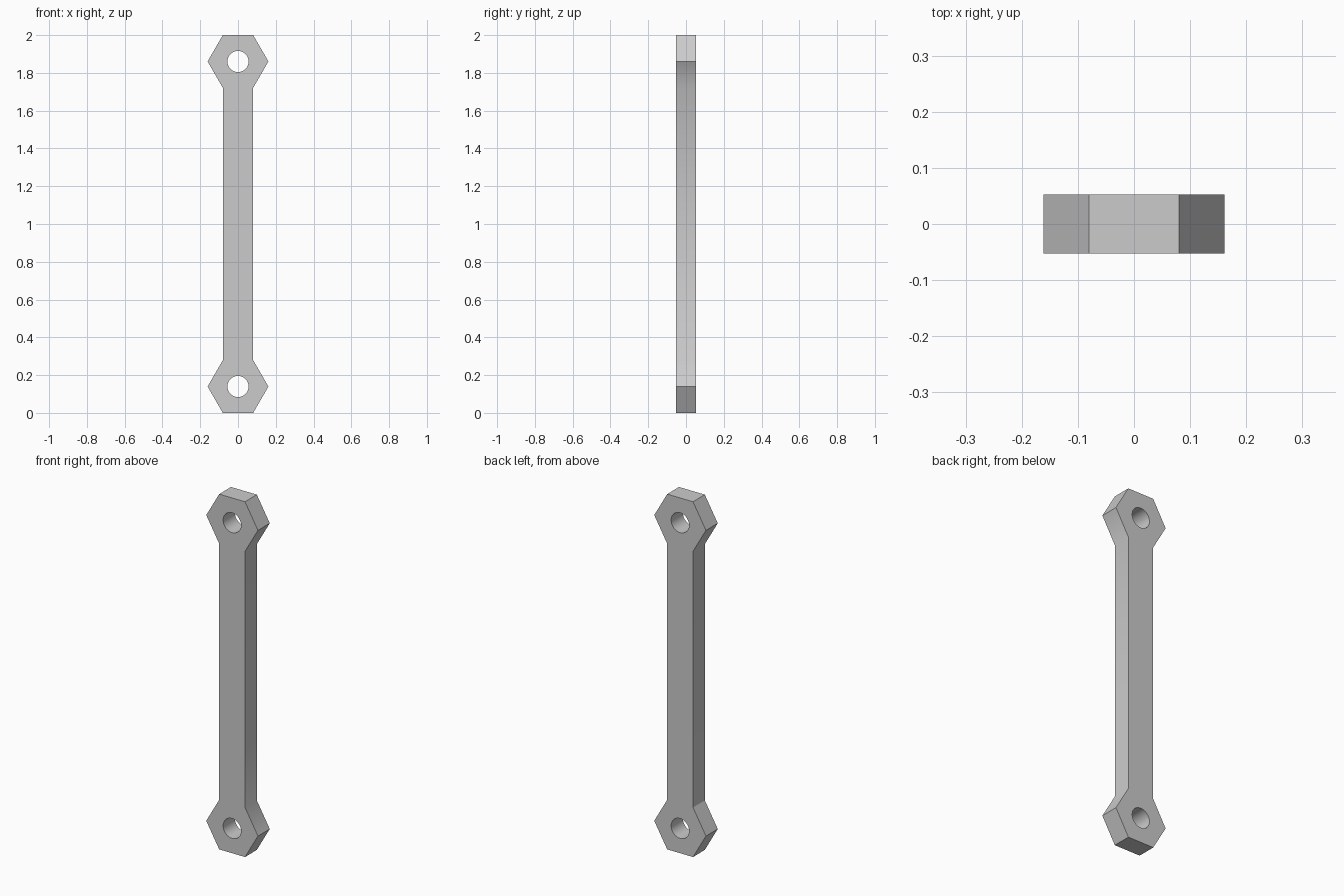
import bpy
import bmesh
from math import cos, sin, pi, sqrt, radians
from mathutils import Matrix

if "Cube" in bpy.data.objects:
    bpy.data.objects.remove(bpy.data.objects["Cube"], do_unlink=True)

LENGTH = 2.0
HEX_R = 0.161
APOTHEM = HEX_R * sqrt(3) / 2
HOLE_R = 0.056
DEPTH = 0.105

grey = bpy.data.materials.new("light_grey")
grey.use_nodes = True
colour = (0.6, 0.6, 0.6, 1)
grey.diffuse_color = colour
grey.node_tree.nodes["Principled BSDF"].inputs["Base Color"].default_value = colour


def arc(cz, radius, sides, start, count):
    """Points on a circle, counter-clockwise from a start angle."""
    return [(radius * cos(start + 2 * pi * i / sides),
             cz + radius * sin(start + 2 * pi * i / sides)) for i in range(count)]


def add_outline(curve, points):
    spline = curve.splines.new("POLY")
    spline.points.add(len(points) - 1)
    for p, (x, z) in zip(spline.points, points):
        p.co = (x, z, 0, 1)
    spline.use_cyclic_u = True


# Flat profile: two hexagonal ends joined by a straight bar, with round holes
low, high = APOTHEM, LENGTH - APOTHEM
curve = bpy.data.curves.new("link_profile", "CURVE")
curve.dimensions = "2D"
curve.fill_mode = "BOTH"
curve.extrude = DEPTH / 2
add_outline(curve, arc(high, HEX_R, 6, -pi / 3, 6) + arc(low, HEX_R, 6, 2 * pi / 3, 6))
for cz in (low, high):
    add_outline(curve, arc(cz, HOLE_R, 32, 0, 32))

# Turn the extruded profile into one upright, welded mesh
profile = bpy.data.objects.new("link_profile", curve)
bpy.context.collection.objects.link(profile)
graph = bpy.context.evaluated_depsgraph_get()
mesh = bpy.data.meshes.new_from_object(profile.evaluated_get(graph))
bpy.data.objects.remove(profile, do_unlink=True)

bm = bmesh.new()
bm.from_mesh(mesh)
bmesh.ops.remove_doubles(bm, verts=bm.verts, dist=0.0005)
bmesh.ops.transform(bm, matrix=Matrix.Rotation(radians(90), 4, "X"), verts=bm.verts)
bmesh.ops.recalc_face_normals(bm, faces=bm.faces)
bm.to_mesh(mesh)
bm.free()

mesh.name = "connecting_link"
mesh.materials.clear()
mesh.materials.append(grey)
link = bpy.data.objects.new("connecting_link", mesh)
bpy.context.collection.objects.link(link)

# Smooth hole walls, sharp outer edges
bpy.ops.object.select_all(action="DESELECT")
link.select_set(True)
bpy.context.view_layer.objects.active = link
bpy.ops.object.shade_smooth_by_angle(angle=radians(30))
